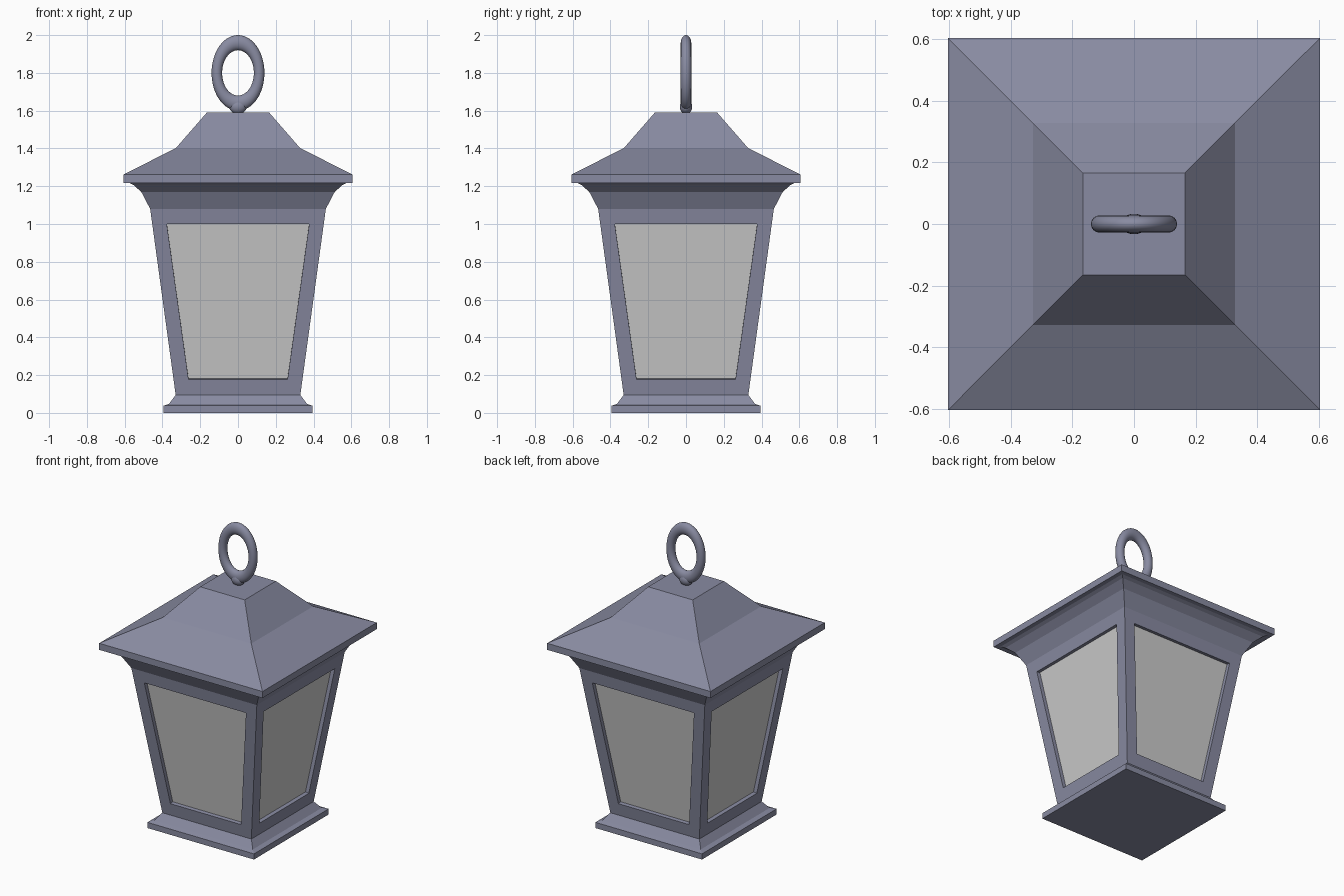
import bpy, bmesh, math
from mathutils import Vector, Matrix

if "Cube" in bpy.data.objects:
    bpy.data.objects.remove(bpy.data.objects["Cube"])

metal = bpy.data.materials.new("metal")
metal.diffuse_color = (0.25, 0.26, 0.36, 1)
metal.use_nodes = True
metal.node_tree.nodes["Principled BSDF"].inputs["Base Color"].default_value = metal.diffuse_color
glass = bpy.data.materials.new("glass")
glass.diffuse_color = (0.8, 0.8, 0.8, 1)
glass.use_nodes = True
glass.node_tree.nodes["Principled BSDF"].inputs["Base Color"].default_value = glass.diffuse_color


def finish(bm, name, mat):
    bmesh.ops.remove_doubles(bm, verts=bm.verts, dist=1e-4)
    bmesh.ops.recalc_face_normals(bm, faces=bm.faces)
    me = bpy.data.meshes.new(name)
    bm.to_mesh(me)
    bm.free()
    ob = bpy.data.objects.new(name, me)
    me.materials.append(mat)
    bpy.context.collection.objects.link(ob)
    return ob


def square_loft(name, profile):
    """Closed stack of square rings from (half width, z) pairs."""
    bm = bmesh.new()
    rings = [[bm.verts.new((sx * w, sy * w, z))
              for sx, sy in ((-1, -1), (1, -1), (1, 1), (-1, 1))]
             for w, z in profile]
    for a, b in zip(rings, rings[1:]):
        for i in range(4):
            j = (i + 1) % 4
            bm.faces.new((a[i], a[j], b[j], b[i]))
    bm.faces.new(rings[0][::-1])
    bm.faces.new(rings[-1])
    return finish(bm, name, metal)


# Stepped base, flared crown and roof
square_loft("base", [(0.395, 0), (0.395, 0.038), (0.365, 0.048), (0.33, 0.095)])
square_loft("crown", [(0.465, 1.08), (0.512, 1.17), (0.555, 1.208), (0.58, 1.22)])
square_loft("roof", [(0.605, 1.218), (0.605, 1.262), (0.328, 1.403), (0.165, 1.59)])

# Tapered housing with a recessed window on each side
Z0, Z1, W0, W1 = 0.095, 1.08, 0.33, 0.465


def wall(u, z):
    return Vector((u, -(W0 + (W1 - W0) * (z - Z0) / (Z1 - Z0)), z))


outer = [wall(-W0, Z0), wall(W0, Z0), wall(W1, Z1), wall(-W1, Z1)]
opening = [wall(-0.262, 0.178), wall(0.262, 0.178), wall(0.377, 1.0), wall(-0.377, 1.0)]
inward = Vector((0, Z1 - Z0, W1 - W0)).normalized() * 0.025
recess = [p + inward for p in opening]

frame = bmesh.new()
for k in range(4):
    turn = Matrix.Rotation(k * math.pi / 2, 4, 'Z')
    loops = [[frame.verts.new(turn @ p) for p in loop] for loop in (outer, opening, recess)]
    for a, b in zip(loops, loops[1:]):
        for i in range(4):
            j = (i + 1) % 4
            frame.faces.new((a[i], a[j], b[j], b[i]))
    # Glass pane at the bottom of the recess
    pane = bmesh.new()
    pane.faces.new([pane.verts.new(turn @ p) for p in recess])
    ob = finish(pane, "window_pane_%d" % (k + 1), glass)
    if ob.data.polygons[0].normal.dot(turn @ Vector((0, -1, 0))) < 0:
        ob.data.flip_normals()
finish(frame, "housing_frame", metal)

# Oval hanging ring
bpy.ops.mesh.primitive_torus_add(major_segments=48, minor_segments=16, major_radius=0.112,
                                 minor_radius=0.028, location=(0, 0, 1.8),
                                 rotation=(math.pi / 2, 0, 0))
ring = bpy.context.object
ring.name = "hanging_ring"
ring.scale = (1, 1.43, 1)

# Small collar joining ring and roof
bpy.ops.mesh.primitive_uv_sphere_add(segments=24, ring_count=12, radius=1, location=(0, 0, 1.622))
collar = bpy.context.object
collar.name = "ring_collar"
collar.scale = (0.046, 0.033, 0.04)

for ob in (ring, collar):
    ob.data.materials.append(metal)
    bpy.ops.object.select_all(action='DESELECT')
    ob.select_set(True)
    bpy.context.view_layer.objects.active = ob
    bpy.ops.object.shade_smooth_by_angle()
